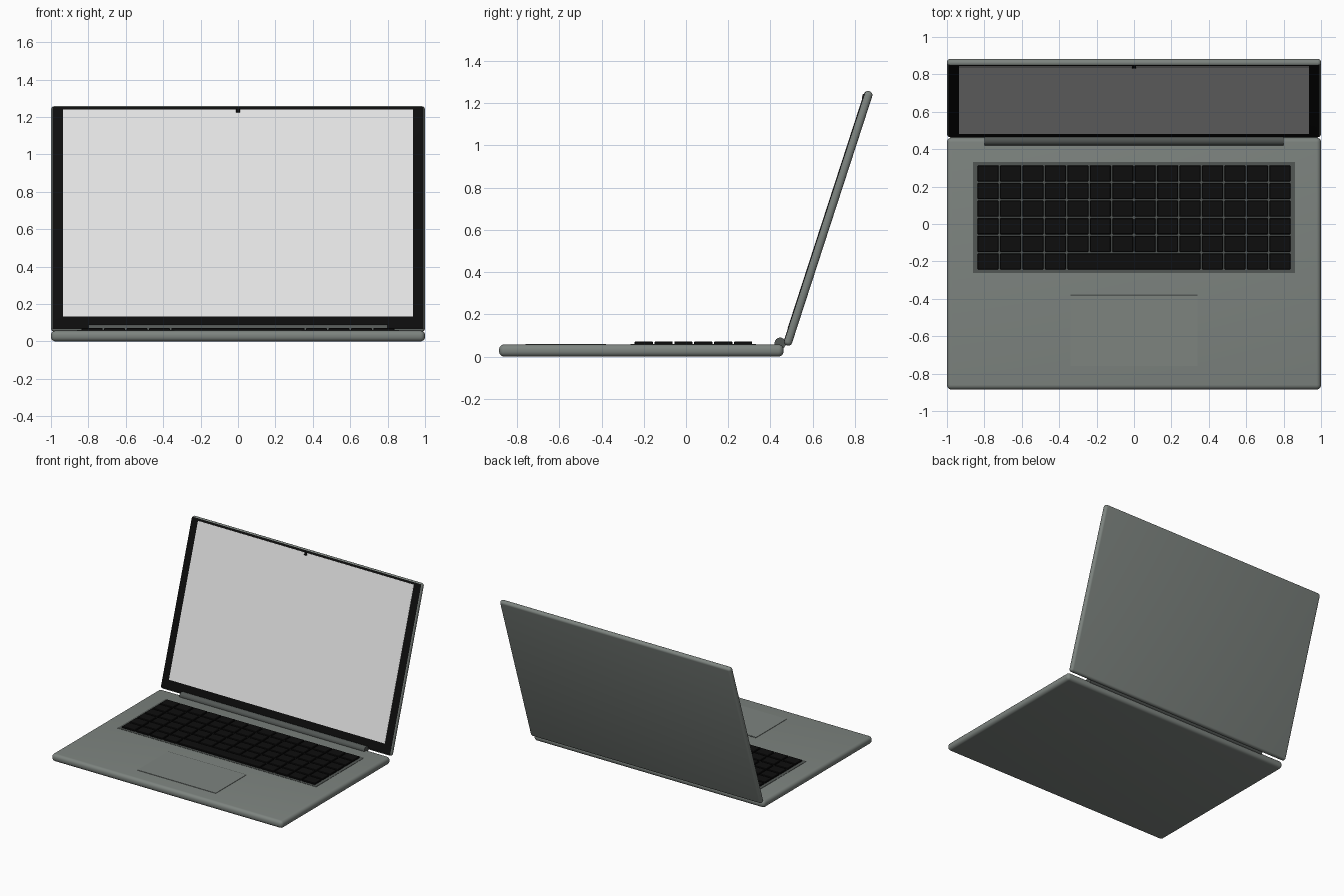
import bpy
import bmesh
from math import radians
from mathutils import Matrix, Vector

cube = bpy.data.objects.get("Cube")
if cube:
    bpy.data.objects.remove(cube, do_unlink=True)


def material(name, rgb):
    mat = bpy.data.materials.new(name)
    mat.use_nodes = True
    colour = (*rgb, 1.0)
    mat.diffuse_color = colour
    mat.node_tree.nodes["Principled BSDF"].inputs["Base Color"].default_value = colour
    return mat


BODY = material("body_grey", (0.205, 0.229, 0.213))
DARK = material("dark_grey", (0.085, 0.095, 0.09))
BLACK = material("black", (0.004, 0.004, 0.004))
SCREEN = material("screen_light_grey", (0.77, 0.77, 0.77))


def add_box(bm, low, high):
    """Add an axis-aligned box between two corners."""
    low, high = Vector(low), Vector(high)
    place = Matrix.Translation((low + high) / 2) @ Matrix.Diagonal((*(high - low), 1))
    bmesh.ops.create_cube(bm, size=1, matrix=place)


def finish(bm, name, mats, bevel=0.0, segments=2, matrix=None):
    """Bevel the mesh, make it an object and shade it."""
    if bevel:
        bmesh.ops.bevel(bm, geom=bm.edges[:], offset=bevel, segments=segments,
                        profile=0.5, affect='EDGES', clamp_overlap=True)
    mesh = bpy.data.meshes.new(name)
    bm.to_mesh(mesh)
    bm.free()
    obj = bpy.data.objects.new(name, mesh)
    bpy.context.collection.objects.link(obj)
    for mat in mats:
        mesh.materials.append(mat)
    if matrix:
        obj.matrix_world = matrix
    bpy.ops.object.select_all(action='DESELECT')
    obj.select_set(True)
    bpy.context.view_layer.objects.active = obj
    bpy.ops.object.shade_smooth_by_angle(angle=radians(35))
    return obj


def box(name, low, high, mat, bevel=0.0, segments=2, matrix=None):
    bm = bmesh.new()
    add_box(bm, low, high)
    return finish(bm, name, [mat], bevel, segments, matrix)


# Base with rounded edges
BASE_TOP = 0.058
box("base", (-1, -0.885, 0), (1, 0.462, BASE_TOP), BODY, 0.025, 5)

# Keyboard tray and the keys on it
box("keyboard_tray", (-0.86, -0.262, 0.05), (0.86, 0.332, BASE_TOP + 0.002), DARK)

COLS, ROWS = 14, 6
PITCH_X, PITCH_Y, GAP = 0.12, 0.094, 0.004
LEFT, FRONT = -0.84, -0.247
bm = bmesh.new()
for row in range(ROWS):
    if row == 0:
        spans = [(c, c + 1) for c in range(COLS) if not 4 <= c < 10] + [(4, 10)]
    else:
        spans = [(c, c + 1) for c in range(COLS)]
    for start, end in spans:
        add_box(bm,
                (LEFT + start * PITCH_X + GAP, FRONT + row * PITCH_Y + GAP, BASE_TOP),
                (LEFT + end * PITCH_X - GAP, FRONT + (row + 1) * PITCH_Y - GAP, 0.072))
finish(bm, "keys", [BLACK], 0.003, 1)

# Touchpad with a dark seam along its back edge
box("touchpad", (-0.34, -0.76, 0.05), (0.34, -0.385, BASE_TOP + 0.003), BODY)
box("touchpad_seam", (-0.34, -0.385, 0.05), (0.34, -0.378, BASE_TOP + 0.002), DARK)

# Hinge barrel
bm = bmesh.new()
bmesh.ops.create_cone(bm, cap_ends=True, segments=32, radius1=0.027, radius2=0.027,
                      depth=1.6, matrix=Matrix.Translation((0, 0.446, 0.063))
                      @ Matrix.Rotation(radians(90), 4, 'Y'))
finish(bm, "hinge", [DARK])

# Lid leaning back, its front faces forming the black bezel
LEAN = Matrix.Translation((0, 0.673, 0.655)) @ Matrix.Rotation(radians(-18), 4, 'X')
HALF = 0.02
bm = bmesh.new()
add_box(bm, (-1, -HALF, -0.6325), (1, HALF, 0.6325))
lid = finish(bm, "lid", [BODY, BLACK], 0.0185, 5, LEAN)
for face in lid.data.polygons:
    face.material_index = 1 if face.normal.y < -0.75 else 0

# Display panel and camera
box("screen", (-0.935, -HALF - 0.002, -0.555), (0.935, -HALF + 0.004, 0.609), SCREEN, matrix=LEAN)
box("camera", (-0.011, -HALF - 0.005, 0.59), (0.011, -HALF + 0.004, 0.612), BLACK, 0.002, 1, LEAN)
